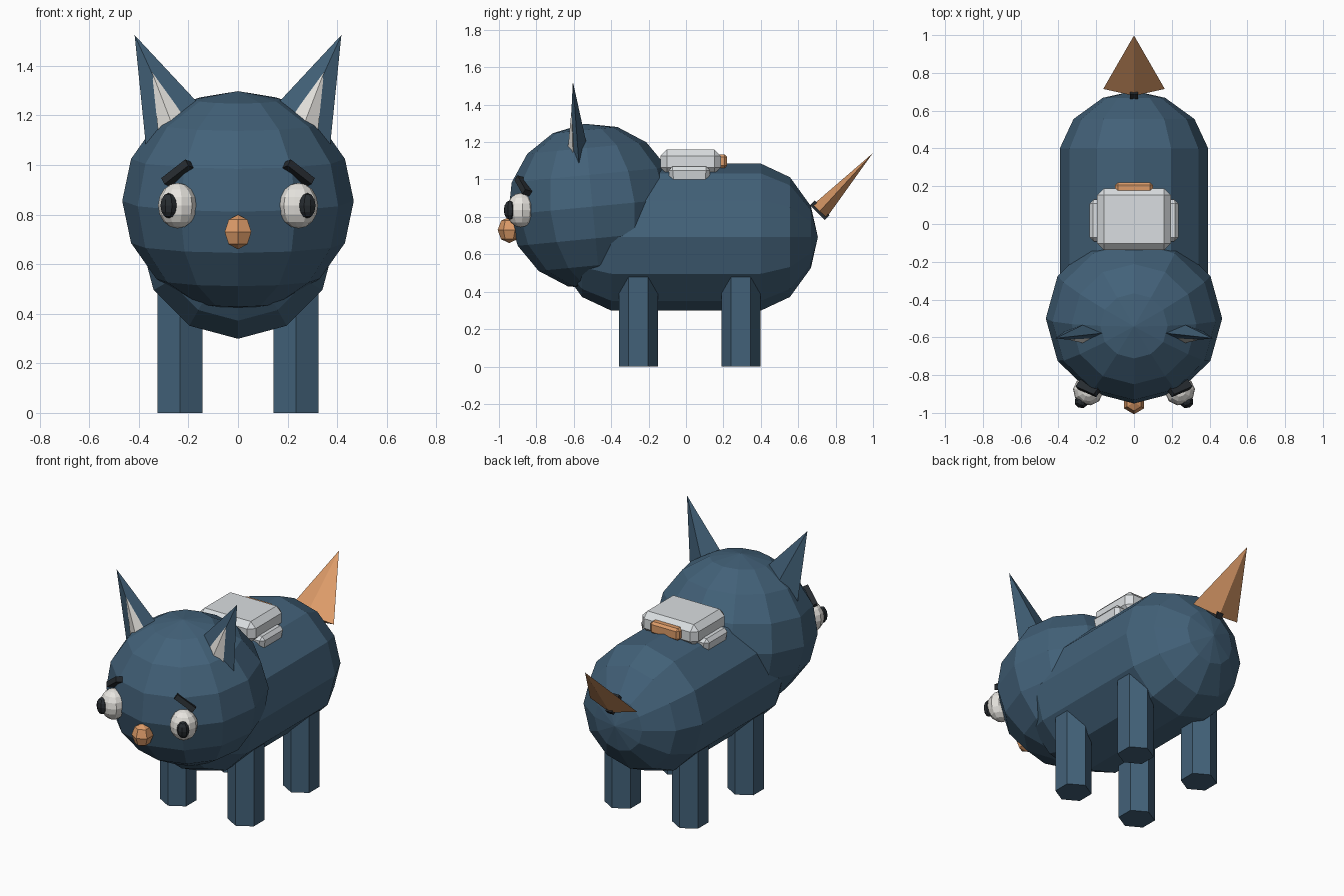
import bpy, bmesh, math
from mathutils import Vector, Matrix

if "Cube" in bpy.data.objects:
    bpy.data.objects.remove(bpy.data.objects["Cube"])


def material(name, rgb):
    m = bpy.data.materials.new(name)
    m.diffuse_color = (*rgb, 1)
    m.use_nodes = True
    m.node_tree.nodes["Principled BSDF"].inputs["Base Color"].default_value = m.diffuse_color
    return m


BLUE = material("blue", (0.055, 0.12, 0.19))
ORANGE = material("orange", (0.72, 0.33, 0.14))
WHITE = material("off_white", (0.80, 0.78, 0.74))
GREY = material("light_grey", (0.70, 0.73, 0.75))
DARK = material("dark", (0.02, 0.025, 0.03))


def finish(name, bm, mat):
    bmesh.ops.recalc_face_normals(bm, faces=bm.faces)
    me = bpy.data.meshes.new(name)
    bm.to_mesh(me)
    bm.free()
    me.materials.append(mat)
    ob = bpy.data.objects.new(name, me)
    bpy.context.collection.objects.link(ob)
    return ob


def place(loc, rot=Matrix.Identity(3), scale=(1, 1, 1)):
    return Matrix.Translation(loc) @ rot.to_4x4() @ Matrix.Diagonal((*scale, 1))


def ball(name, loc, radii, segs, rings, mat, rot=Matrix.Identity(3)):
    bm = bmesh.new()
    bmesh.ops.create_uvsphere(bm, u_segments=segs, v_segments=rings, radius=1,
                              matrix=place(loc, rot, radii))
    return finish(name, bm, mat)


def box(name, loc, size, mat, bevel=0.0, rot=Matrix.Identity(3), taper=1.0):
    bm = bmesh.new()
    bmesh.ops.create_cube(bm, size=1)
    for v in bm.verts:
        v.co = Vector(v.co[i] * size[i] for i in range(3))
        if v.co.z < 0:
            v.co.x *= taper
            v.co.y *= taper
    if bevel:
        bmesh.ops.bevel(bm, geom=bm.edges[:], offset=bevel, segments=1,
                        affect='EDGES', clamp_overlap=True)
    bm.transform(place(loc, rot))
    return finish(name, bm, mat)


def spike(name, tip, base, a, b, mat):
    """Four-sided spike whose base corners lie at base +-a and base +-b."""
    bm = bmesh.new()
    base, a, b = Vector(base), Vector(a), Vector(b)
    t = bm.verts.new(tip)
    ring = [bm.verts.new(base + d) for d in (a, b, -a, -b)]
    for i in range(4):
        bm.faces.new((t, ring[i], ring[(i + 1) % 4]))
    bm.faces.new(ring)
    return finish(name, bm, mat)


# Body: twelve-sided capsule along y
bm = bmesh.new()
half = [(0.705, 0), (0.668, 0.165), (0.556, 0.32), (0.40, 0.393)]
profile = half + [(-y, r) for y, r in reversed(half)]
rings = []
for y, r in profile[1:-1]:
    rings.append([bm.verts.new((r * math.sin(k * math.pi / 6), y,
                                0.692 + r * math.cos(k * math.pi / 6)))
                  for k in range(12)])
for p, q in zip(rings, rings[1:]):
    for k in range(12):
        bm.faces.new((p[k], p[k - 1], q[k - 1], q[k]))
for ring, y in ((rings[0], 0.705), (rings[-1], -0.705)):
    pole = bm.verts.new((0, y, 0.692))
    for k in range(12):
        bm.faces.new((pole, ring[k], ring[k - 1]))
finish("body", bm, BLUE)

# Head, tilted slightly forward, and nose
ball("head", (0, -0.5, 0.855), (0.467, 0.452, 0.445), 12, 8, BLUE,
     Matrix.Rotation(math.radians(5.5), 3, 'X'))
ball("nose", (0, -0.945, 0.73), (0.062, 0.062, 0.07), 6, 4, ORANGE)

for s, side in ((-1, "left"), (1, "right")):
    # Ears with pale inner part
    spike(f"{side}_ear", (s * 0.417, -0.605, 1.524), (s * 0.232, -0.57, 1.116),
          (s * 0.137, 0, -0.063), (0, 0.055, 0), BLUE).data
    spike(f"{side}_inner_ear", (s * 0.347, -0.612, 1.375), (s * 0.24, -0.602, 1.095),
          (s * 0.075, 0, -0.029), (0, 0.036, 0), WHITE)

    # Eyes, pupils and brows
    turn = Matrix.Rotation(math.radians(s * 25), 3, 'Z')
    ball(f"{side}_eye", (s * 0.244, -0.885, 0.836), (0.08, 0.075, 0.092),
         10, 8, WHITE, turn)
    ball(f"{side}_pupil", (s * 0.28, -0.943, 0.836), (0.036, 0.032, 0.051),
         8, 6, DARK, turn)
    along = Vector((-s * 0.10, -0.044, 0.078)).normalized()
    out = Vector((s * 0.5, -0.8, 0.25))
    out = (out - out.dot(along) * along).normalized()
    rot = Matrix((along, out, along.cross(out))).transposed()
    box(f"{side}_brow", (s * 0.243, -0.87, 0.967), (0.13, 0.045, 0.032), DARK, rot=rot)

    # Hexagonal legs
    for y, end in ((-0.255, "front"), (0.293, "back")):
        bm = bmesh.new()
        bmesh.ops.create_cone(bm, cap_ends=True, segments=6, radius1=0.104,
                              radius2=0.104, depth=0.6)
        angle = max(bm.verts, key=lambda v: v.co.y).co
        if abs(angle.x) > 0.01:
            bm.transform(Matrix.Rotation(math.pi / 6, 4, 'Z'))
        bm.transform(Matrix.Translation((s * 0.234, y, 0.3)))
        finish(f"{end}_{side}_leg", bm, BLUE)

# Tail with dark joint at its base
spike("tail", (0, 0.998, 1.14), (0, 0.715, 0.83), (0.163, 0, 0), (0, 0.036, -0.035), ORANGE)
box("tail_joint", (0, 0.715, 0.835), (0.04, 0.035, 0.112), DARK,
    rot=Matrix.Rotation(math.radians(45), 3, 'X'))

# Backpack: saddle, main case and rear pocket
box("backpack_saddle", (0, 0.018, 1.02), (0.48, 0.225, 0.10), GREY, 0.022, taper=0.93)
box("backpack_case", (0, 0.025, 1.095), (0.39, 0.325, 0.13), GREY, 0.035)
box("backpack_pocket", (0, 0.19, 1.097), (0.20, 0.06, 0.075), ORANGE, 0.014)
